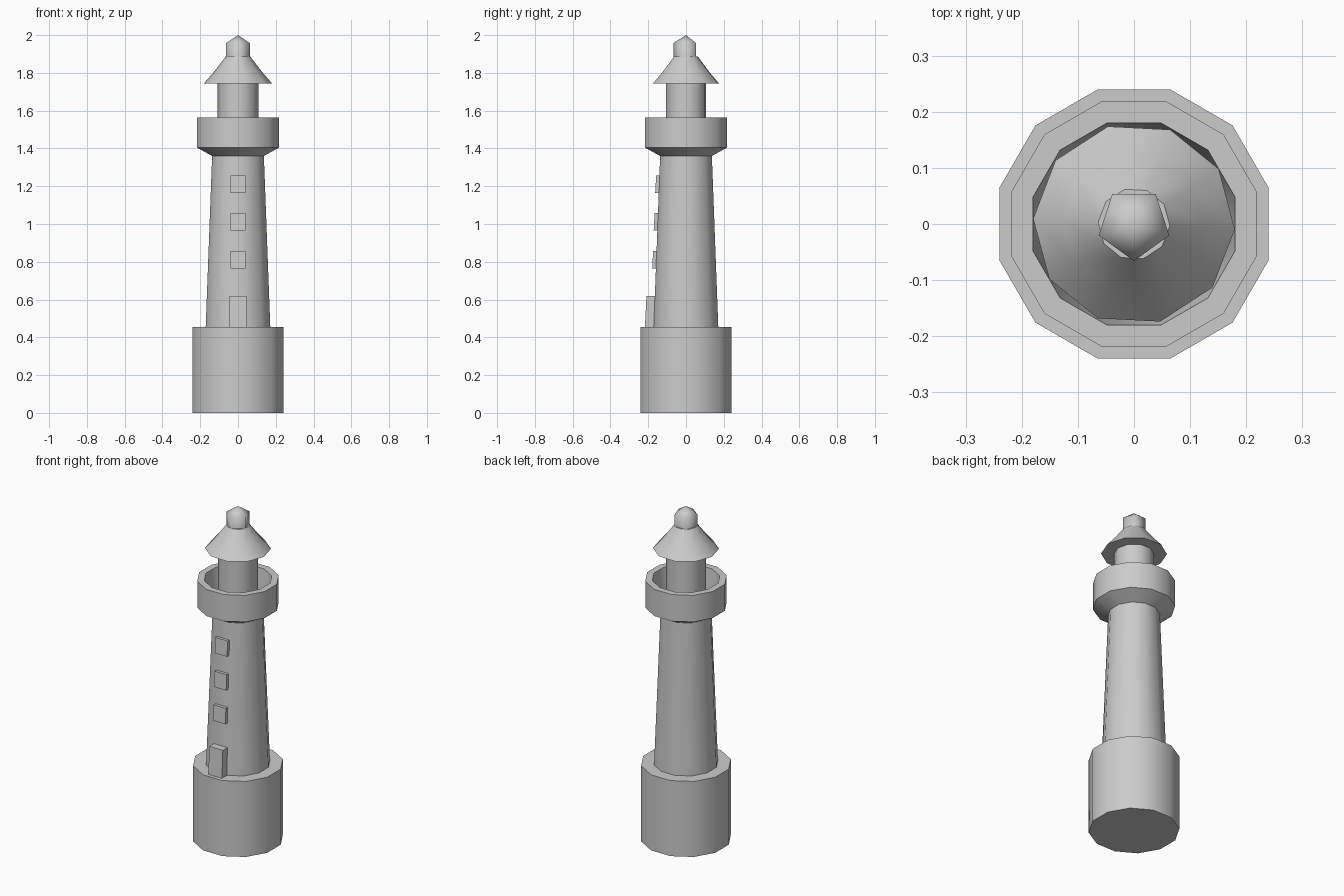
import bpy, bmesh
from math import sin, cos, pi, radians

if "Cube" in bpy.data.objects:
    bpy.data.objects.remove(bpy.data.objects["Cube"])


def lathe(name, profile, sides, phase=0.0, smooth=40):
    """Revolve (radius, z) points; radius 0 makes a pole, other ends get capped."""
    bm = bmesh.new()
    rings = []
    for r, z in profile:
        if r == 0:
            rings.append([bm.verts.new((0, 0, z))])
        else:
            rings.append([bm.verts.new((r * cos(phase + 2 * pi * i / sides),
                                        r * sin(phase + 2 * pi * i / sides), z))
                          for i in range(sides)])
    for a, b in zip(rings, rings[1:]):
        for i in range(sides):
            j = (i + 1) % sides
            if len(b) == 1:
                bm.faces.new((a[i], a[j], b[0]))
            else:
                bm.faces.new((a[i], a[j], b[j], b[i]))
    for ring in (rings[0], rings[-1]):
        if len(ring) > 1:
            bm.faces.new(ring)
    return finish(name, bm, smooth)


def front_block(name, half_w, z0, z1, y0, y1, back=-0.10, smooth=30):
    """Block on the front wall whose outer face leans with the tower."""
    bm = bmesh.new()
    side = [(back, z0), (y0, z0), (y1, z1), (back, z1)]
    left = [bm.verts.new((-half_w, y, z)) for y, z in side]
    right = [bm.verts.new((half_w, y, z)) for y, z in side]
    bm.faces.new(left)
    bm.faces.new(right)
    for i in range(4):
        j = (i + 1) % 4
        bm.faces.new((left[i], left[j], right[j], right[i]))
    return finish(name, bm, smooth)


def finish(name, bm, smooth):
    bmesh.ops.recalc_face_normals(bm, faces=bm.faces)
    me = bpy.data.meshes.new(name)
    bm.to_mesh(me)
    bm.free()
    ob = bpy.data.objects.new(name, me)
    bpy.context.collection.objects.link(ob)
    bpy.ops.object.select_all(action='DESELECT')
    ob.select_set(True)
    bpy.context.view_layer.objects.active = ob
    bpy.ops.object.shade_smooth_by_angle(angle=radians(smooth))
    return ob


HALF = radians(15)      # flat sides face the axes
K = 1 / cos(HALF)       # flat-to-flat half width -> corner radius

# Base drum
lathe("base", [(0.24 * K, 0), (0.24 * K, 0.455)], 12, HALF)

# Tapered tower flaring into the hollow gallery
tower = [(0.171, 0.455), (0.137, 1.36), (0.218, 1.405), (0.218, 1.565),
         (0.18, 1.565), (0.165, 1.44)]
lathe("tower_and_gallery", [(r * K, z) for r, z in tower], 12, HALF, 50)

# Lantern room
lathe("lantern_room", [(0.108, 1.43), (0.108, 1.75)], 10, radians(-4))

# Roof
lathe("roof", [(0.108, 1.745), (0.18, 1.745), (0.126, 1.807), (0.064, 1.888)],
      10, radians(-3))

# Finial
lathe("finial", [(0.066, 1.86), (0.066, 1.958), (0, 2.0)], 5, radians(-90), 75)

# Door and windows
front_block("door", 0.045, 0.45, 0.62, -0.218, -0.209)
for i, z in enumerate((0.765, 0.965, 1.165)):
    y = -0.179 + 0.008 * i
    front_block(f"window_{i + 1}", 0.041, z, z + 0.093, y, y + 0.005)
